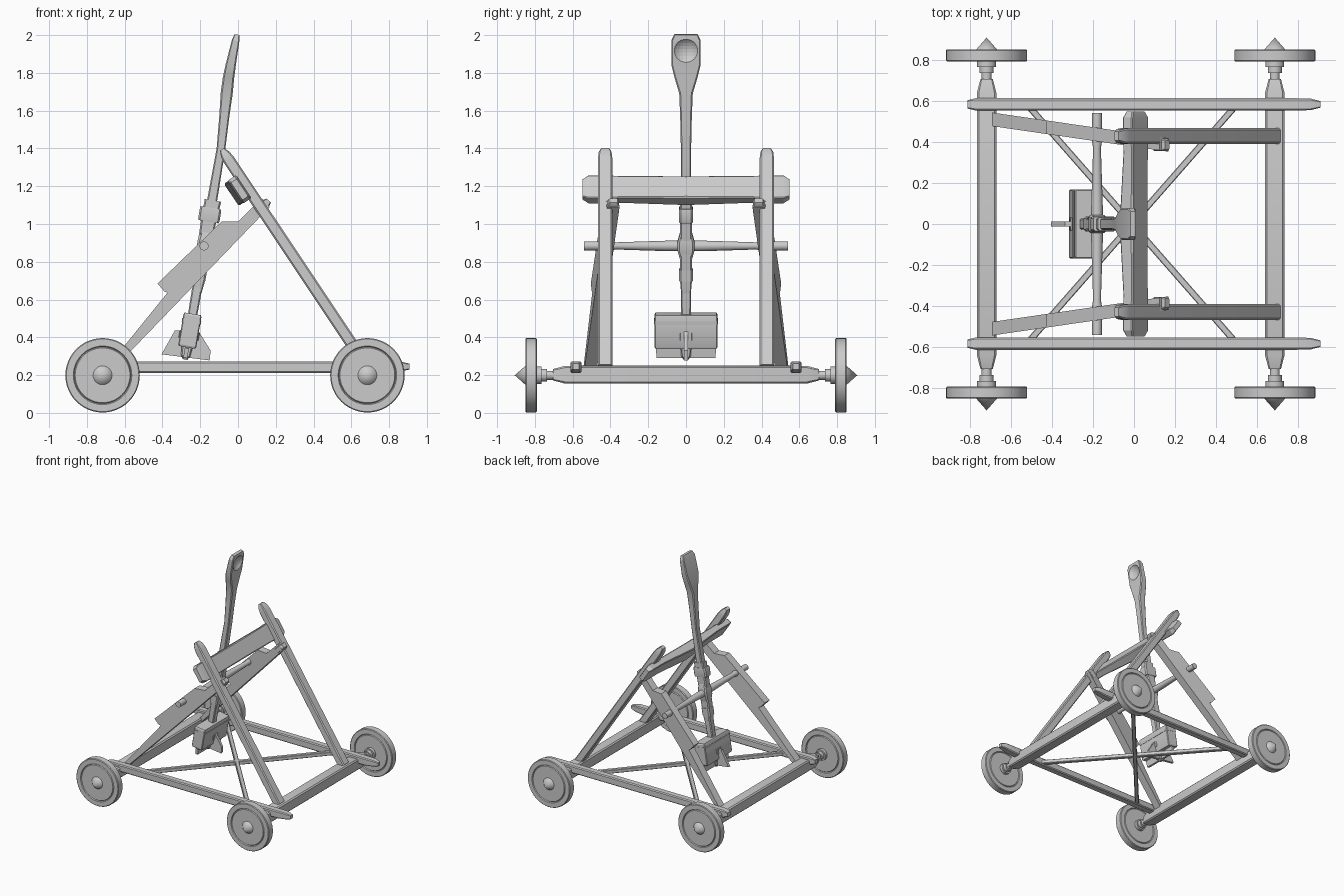
import bpy, bmesh, math
from mathutils import Vector as V

if "Cube" in bpy.data.objects:
    bpy.data.objects.remove(bpy.data.objects["Cube"])


def finish(name, bm):
    bmesh.ops.recalc_face_normals(bm, faces=bm.faces)
    me = bpy.data.meshes.new(name)
    bm.to_mesh(me)
    bm.free()
    ob = bpy.data.objects.new(name, me)
    bpy.context.collection.objects.link(ob)
    return ob


def loft(name, origin, d, side, stations, ch=0.25):
    """Chamfered beam: stations are (distance, half side, half depth, depth offset)."""
    d = V(d).normalized()
    s = V(side)
    s = (s - d * s.dot(d)).normalized()
    n = s.cross(d)
    bm = bmesh.new()
    rings = []
    for st in stations:
        t, a, b = st[:3]
        off = st[3] if len(st) > 3 else 0
        c = ch * min(a, b)
        sec = [(a, b - c), (a - c, b), (c - a, b), (-a, b - c),
               (-a, c - b), (c - a, -b), (a - c, -b), (a, c - b)]
        rings.append([bm.verts.new(V(origin) + d * t + s * x + n * (y + off)) for x, y in sec])
    for r, q in zip(rings, rings[1:]):
        for i in range(8):
            j = (i + 1) % 8
            bm.faces.new((r[i], r[j], q[j], q[i]))
    bm.faces.new(rings[0])
    bm.faces.new(rings[-1])
    return finish(name, bm)


def prism(name, pts, offset):
    """Extrude a planar outline symmetrically by the offset vector."""
    bm = bmesh.new()
    o = V(offset) / 2
    a = [bm.verts.new(V(p) - o) for p in pts]
    b = [bm.verts.new(V(p) + o) for p in pts]
    bm.faces.new(a)
    bm.faces.new(b)
    for i in range(len(a)):
        j = (i + 1) % len(a)
        bm.faces.new((a[i], a[j], b[j], b[i]))
    return finish(name, bm)


def lathe_y(name, profile, x, z, sign=1, steps=48):
    """Revolve a (radius, y) profile about a line parallel to y."""
    bm = bmesh.new()
    vs = [bm.verts.new((r, y * sign, 0)) for r, y in profile]
    es = [bm.edges.new(e) for e in zip(vs, vs[1:])]
    bmesh.ops.spin(bm, geom=vs + es, cent=(0, 0, 0), axis=(0, 1, 0), angle=2 * math.pi, steps=steps)
    bmesh.ops.remove_doubles(bm, verts=bm.verts, dist=1e-5)
    ob = finish(name, bm)
    ob.location = (x, 0, z)
    return ob


# axles and wheels
wheel = [(0, .68), (.024, .68), (.024, .735), (.034, .735), (.034, .765), (.046, .765),
         (.046, .79), (.145, .79), (.15, .797), (.155, .79), (.192, .79), (.197, .795),
         (.197, .845), (.192, .85), (.155, .85), (.15, .843), (.145, .85), (.05, .85), (0, .907)]
for tag, x in (("front", -.717), ("rear", .685)):
    loft(tag + "_axle", (x, -.705, .202), (0, 1, 0), (1, 0, 0),
         [(0, .03, .03), (.065, .047, .047), (1.345, .047, .047), (1.41, .03, .03)], .2)
    for s in (-1, 1):
        lathe_y(tag + "_wheel", wheel, x, .199, s)

# side rails, rear posts and front braces
P = V((.555, 0, -.832))
brace = [(-.727, .2), (-.69, .2), (.167, 1.09), (.125, 1.135), (.0, 1.013),
         (-.087, 1.013), (-.426, .685), (-.39, .643), (-.373, .637)]
for s in (-1, 1):
    loft("side_rail", (-.81, s * .582, .242), (1, 0, 0), (0, 1, 0),
         [(0, .02, .018), (.04, .03, .03), (1.6, .03, .031), (1.67, .028, .026, -.004), (1.717, .016, .016, -.003)])
    loft("rear_post", (-.085, s * .428, 1.395), P, (0, 1, 0),
         [(0, .022, .012), (.03, .034, .026), (.07, .038, .031), (1.39, .038, .031)])
    prism("front_brace", [(x, s * (.512 - .145 * (x + .71)), z) for x, z in brace], (0, .066, 0))
    # locking peg at the brace tip
    loft("brace_peg", (.11, s * .385, 1.07), (.695, 0, .72), (0, 1, 0),
         [(0, .03, .022), (.06, .03, .022), (.075, .022, .016)])
    # diagonal floor brace
    p0, p1 = V((-.51, s * .57, .235)), V((.49, -s * .57, .235))
    loft("floor_brace", p0, p1 - p0, (0, 0, 1), [(0, .016, .016), ((p1 - p0).length, .016, .016)])

# padded top crossbeam, set into the posts
loft("crossbeam", (.008, -.547, 1.183), (0, 1, 0), P,
     [(0, .055, .018), (.03, .073, .028), (.15, .073, .028), (.2, .07, .028), (.547, .07, .04, -.012),
      (.894, .07, .028), (.944, .073, .028), (1.064, .073, .028), (1.094, .055, .018)], .2)

# pivot rod with thicker middle
lathe_y("pivot_rod", [(0, -.54), (.024, -.54), (.024, -.4), (.019, -.37), (.028, -.09), (.028, .09),
                      (.019, .37), (.024, .4), (.024, .54), (0, .54)], -.18, .884, 1, 20)

# throwing arm, in a frame tilted about the pivot
tilt = math.radians(9.7)
U = V((math.sin(tilt), 0, math.cos(tilt)))
N = V((math.cos(tilt), 0, -math.sin(tilt)))
O = V((-.178, 0, .884))


def along(name, st, ch=0.25):
    return loft(name, O, U, (0, 1, 0), st, ch)


arm = along("throwing_arm", [
    (-.58, .02, .02), (-.3, .027, .026), (0, .03, .028), (.3, .028, .026), (.52, .027, .023),
    (.7, .031, .027, -.012), (.82, .036, .032, -.02), (.9, .06, .03, -.024), (.97, .077, .027, -.024),
    (1.1, .077, .02, -.02), (1.132, .062, .013, -.018)])
# bowl hollowed into the spoon end
bm = bmesh.new()
bmesh.ops.create_uvsphere(bm, u_segments=32, v_segments=16, radius=.09)
cutter = finish("bowl_cutter", bm)
cutter.location = O + U * 1.05 + N * .066
cutter.hide_render = True
cutter.hide_viewport = True
mod = arm.modifiers.new("bowl", 'BOOLEAN')
mod.operation = 'DIFFERENCE'
mod.object = cutter
mod.solver = 'EXACT'

# sheath, hub and wrappings around the arm
along("arm_sheath", [(-.25, .026, .015, .012), (-.19, .031, .034), (.13, .031, .04), (.245, .031, .044, .004)])
along("pivot_hub", [(-.075, .03, .03), (-.025, .044, .04), (.025, .044, .04), (.075, .03, .03)])
along("upper_wrap", [(.13, .035, .054), (.14, .037, .057), (.195, .037, .057), (.205, .035, .054)])
along("lower_wrap", [(-.185, .036, .036), (-.125, .036, .036)])

# counterweight with strap
along("counterweight", [(-.545, .162, .044), (-.535, .167, .048), (-.375, .167, .048), (-.365, .162, .044)], .1)
along("counterweight_band", [(-.415, .169, .051), (-.395, .169, .051)], .1)
along("counterweight_strap", [(-.5, .031, .053), (-.46, .031, .053)], .1)
along("tail_core", [(-.61, .012, .012), (-.59, .025, .025), (-.53, .03, .03)])

# crossed tail fins
prism("long_fin", [(-.405, .31), (-.335, .435), (-.21, .435), (-.145, .33), (-.15, .278), (-.275, .296)]
      and [(-.405, 0, .31), (-.335, 0, .435), (-.21, 0, .435), (-.145, 0, .33), (-.15, 0, .278)],
      (0, .022, 0))
prism("cross_fin", [O + U * u + V((0, y, 0)) for y, u in
                    ((-.155, -.6), (.155, -.6), (.16, -.55), (.08, -.48), (-.08, -.48), (-.16, -.55))], N * .022)

# smooth the turned parts, keep beam edges crisp
for ob in bpy.context.scene.objects:
    if ob.type == 'MESH' and ob is not cutter and ob.name != "bowl_cutter":
        ob.select_set(True)
        bpy.context.view_layer.objects.active = ob
bpy.ops.object.shade_smooth_by_angle(angle=math.radians(25))
